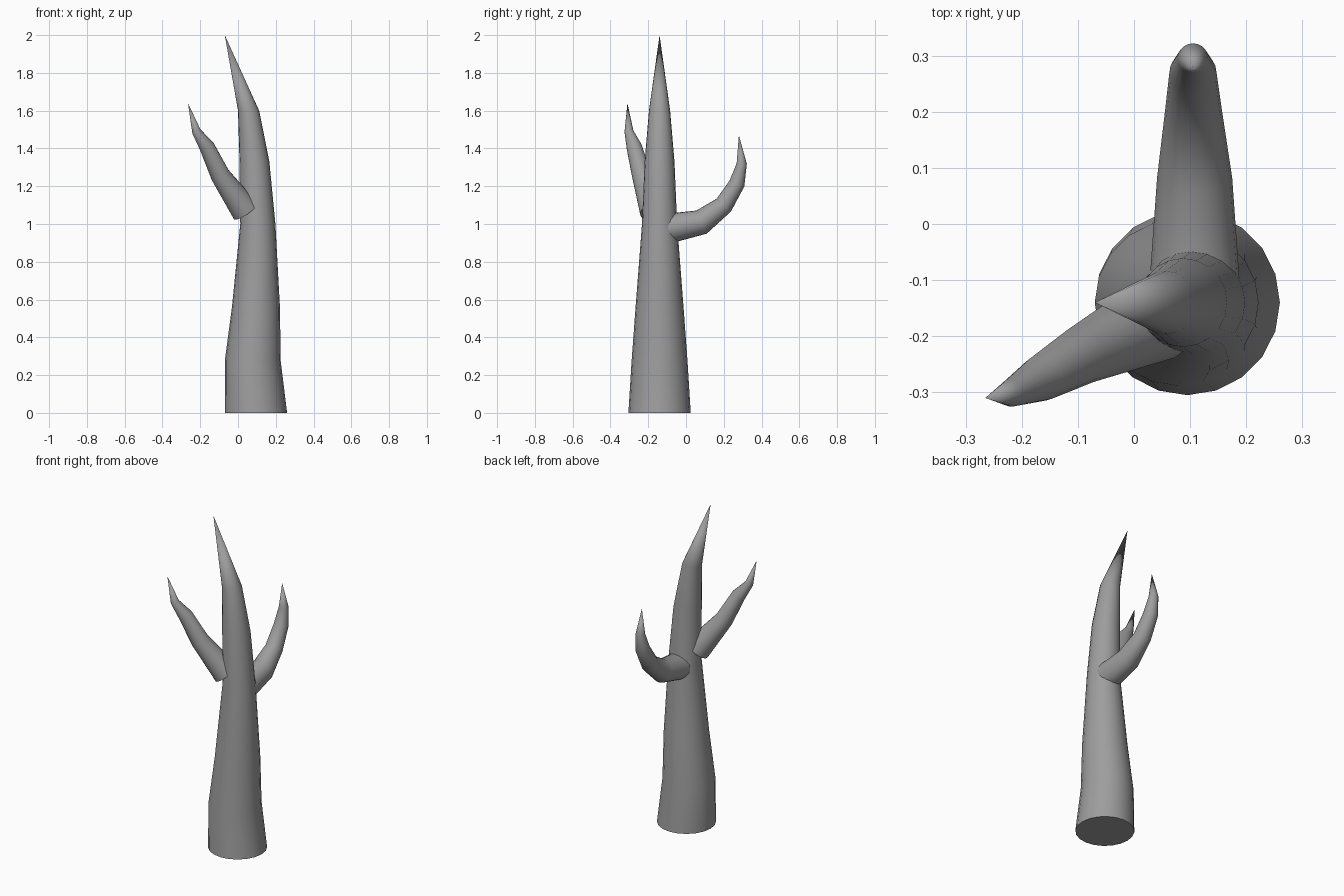
import bpy, bmesh, math
from mathutils import Vector

if "Cube" in bpy.data.objects:
    bpy.data.objects.remove(bpy.data.objects["Cube"])

SIDES = 20

bark = bpy.data.materials.new("grey_bark")
bark.diffuse_color = (0.34, 0.34, 0.34, 1)
bark.use_nodes = True
bark.node_tree.nodes["Principled BSDF"].inputs["Base Color"].default_value = bark.diffuse_color


def limb(name, rings, tip, level=False):
    """Tapered tube through (x, y, z, radius) rings, closed to a point at the tip."""
    pts = [Vector(r[:3]) for r in rings] + [Vector(tip)]
    bm = bmesh.new()
    loops = []
    for i, ring in enumerate(rings):
        # level rings stay horizontal, others follow the bend of the path
        direction = (pts[i + 1] - pts[i]).normalized()
        if i:
            direction += (pts[i] - pts[i - 1]).normalized()
        if level:
            direction = Vector((0, 0, 1))
        direction.normalize()
        side = Vector((0, 1, 0)) if level else direction.cross(Vector((0, 0, 1))).normalized()
        up = side.cross(direction)
        loops.append([bm.verts.new(pts[i] + ring[3] * (math.cos(a) * side + math.sin(a) * up))
                      for a in (math.tau * k / SIDES for k in range(SIDES))])
    end = bm.verts.new(pts[-1])
    bm.faces.new(loops[0])
    for k in range(SIDES):
        n = (k + 1) % SIDES
        for a, b in zip(loops, loops[1:]):
            bm.faces.new((a[k], a[n], b[n], b[k]))
        bm.faces.new((loops[-1][k], loops[-1][n], end))
    bmesh.ops.recalc_face_normals(bm, faces=bm.faces)
    mesh = bpy.data.meshes.new(name)
    bm.to_mesh(mesh)
    bm.free()
    mesh.materials.append(bark)
    obj = bpy.data.objects.new(name, mesh)
    bpy.context.collection.objects.link(obj)
    bpy.ops.object.select_all(action='DESELECT')
    obj.select_set(True)
    bpy.context.view_layer.objects.active = obj
    bpy.ops.object.shade_smooth_by_angle(angle=math.radians(40))


# Leaning trunk
limb("trunk", [(0.095, -0.14, 0, 0.165), (0.078, -0.14, 0.275, 0.148),
               (0.095, -0.14, 0.56, 0.127), (0.105, -0.14, 1.0, 0.093),
               (0.087, -0.14, 1.33, 0.079), (0.056, -0.14, 1.6, 0.056)],
     (-0.07, -0.14, 2.0), level=True)

# Branch reaching to the left and slightly forward
limb("left_branch", [(0.04, -0.17, 1.07, 0.076), (-0.095, -0.235, 1.26, 0.052),
                     (-0.165, -0.275, 1.41, 0.041), (-0.22, -0.302, 1.49, 0.024)],
     (-0.265, -0.31, 1.64))

# Branch curving backward and up
limb("back_branch", [(0.108, -0.10, 0.975, 0.08), (0.108, 0.082, 1.01, 0.067),
                     (0.106, 0.20, 1.10, 0.051), (0.105, 0.27, 1.215, 0.042),
                     (0.105, 0.295, 1.32, 0.027)],
     (0.105, 0.28, 1.47))
